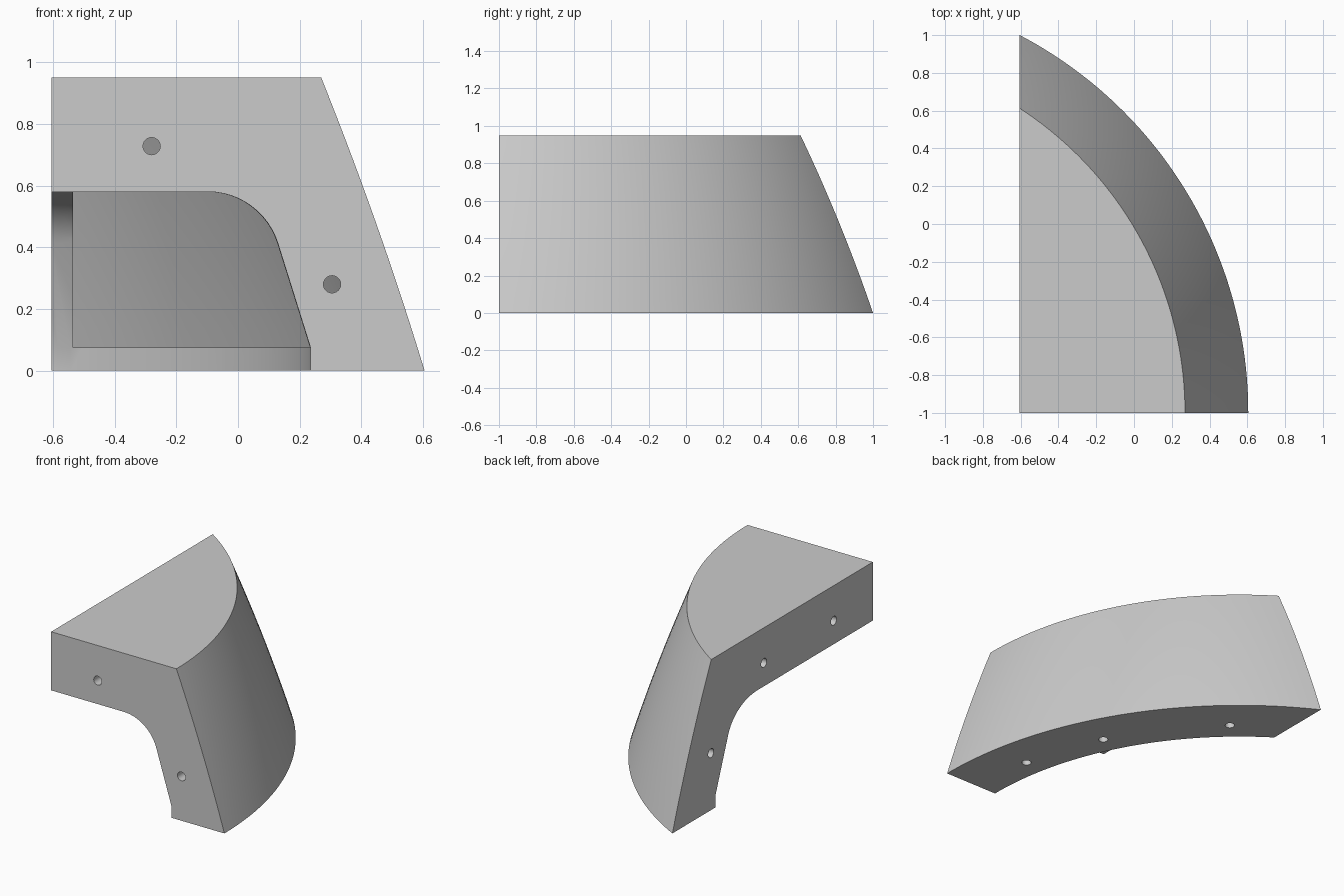
import bpy, bmesh, math
from mathutils import Matrix, Vector

if "Cube" in bpy.data.objects:
    bpy.data.objects.remove(bpy.data.objects["Cube"])

AX, AY = -1.653, -1.0            # vertical axis the curved wall turns around
X0, Y0, TOP, T = -0.605, -1.0, 0.95, 0.07   # cut planes, height, thickness


def add(name, bm):
    bmesh.ops.recalc_face_normals(bm, faces=bm.faces)
    me = bpy.data.meshes.new(name)
    bm.to_mesh(me)
    bm.free()
    ob = bpy.data.objects.new(name, me)
    bpy.context.collection.objects.link(ob)
    return ob


def wedge(name, profile, a0=-6, a1=78, n=56):
    """Closed (x, z) profile turned around the axis."""
    bm = bmesh.new()
    rings = []
    for i in range(n + 1):
        a = math.radians(a0 + (a1 - a0) * i / n)
        rings.append([bm.verts.new((AX + (x - AX) * math.cos(a),
                                    AY + (x - AX) * math.sin(a), z)) for x, z in profile])
    m = len(profile)
    for r, s in zip(rings, rings[1:]):
        for j in range(m):
            k = (j + 1) % m
            bm.faces.new((r[j], r[k], s[k], s[j]))
    bm.faces.new(rings[0])
    bm.faces.new(rings[-1])
    return add(name, bm)


def box(name, lo, hi):
    bm = bmesh.new()
    bmesh.ops.create_cube(bm, size=1)
    for v in bm.verts:
        v.co = [lo[i] + (v.co[i] + 0.5) * (hi[i] - lo[i]) for i in range(3)]
    return add(name, bm)


def hole(pos, axis, depth=0.16, r=0.028):
    bm = bmesh.new()
    rot = Vector((0, 0, 1)).rotation_difference(Vector(axis)).to_matrix().to_4x4()
    bmesh.ops.create_cone(bm, cap_ends=True, segments=24, radius1=r, radius2=r,
                          depth=depth, matrix=Matrix.Translation(pos) @ rot)
    return add("hole_cutter", bm)


def boolean(ob, cutter, op):
    mod = ob.modifiers.new("cut", 'BOOLEAN')
    mod.operation, mod.solver, mod.object = op, 'EXACT', cutter
    dg = bpy.context.evaluated_depsgraph_get()
    me = bpy.data.meshes.new_from_object(ob.evaluated_get(dg))
    ob.modifiers.clear()
    ob.data = me
    bpy.data.objects.remove(cutter)


def outer(z):
    t = z / TOP
    return 0.605 - 0.335 * t + 0.046 * t * (1 - t)


def wall(z0, z1, inset, left, n=14):
    zs = [z0 + (z1 - z0) * i / n for i in range(n + 1)]
    return [(left, z0)] + [(outer(z) - inset, z) for z in zs] + [(left, z1)]


# solid curved body, trimmed by the two straight sides
body = wedge("curved_corner_shell", wall(0, TOP, 0, -0.75))
boolean(body, box("trim", (X0, Y0, -1), (2, 3, 2)), 'INTERSECT')

# arched opening that passes through the flanges
arc = [(-0.098 + 0.238 * math.cos(math.radians(a)), 0.342 + 0.238 * math.sin(math.radians(a)))
       for a in [17.4 + 72.6 * i / 12 for i in range(13)]]
opening = wedge("opening", [(-0.9, -0.2), (0.235, -0.2), (0.235, 0.075)] + arc + [(-0.9, 0.58)])
boolean(body, opening, 'DIFFERENCE')

# hollow behind the front, side and bottom flanges
hollow = wedge("hollow", wall(0.075, TOP - T, T, -0.8))
boolean(hollow, box("trim", (X0 + T, Y0 + T, -1), (2, 3, 2)), 'INTERSECT')
boolean(body, hollow, 'DIFFERENCE')

# bolt holes: front, straight side, underside
for x, z in ((-0.28, 0.728), (0.305, 0.28)):
    boolean(body, hole((x, Y0, z), (0, 1, 0)), 'DIFFERENCE')
for y, z in ((-0.61, 0.728), (0.087, 0.728), (0.615, 0.36)):
    boolean(body, hole((X0, y, z), (1, 0, 0)), 'DIFFERENCE')
for a in (11.4, 26.5, 48.4):
    a = math.radians(a)
    boolean(body, hole((AX + 2.02 * math.cos(a), AY + 2.02 * math.sin(a), 0), (0, 0, 1)),
            'DIFFERENCE')

# one plain grey
mat = bpy.data.materials.new("light_grey")
mat.diffuse_color = (0.6, 0.6, 0.6, 1)
mat.use_nodes = True
mat.node_tree.nodes["Principled BSDF"].inputs["Base Color"].default_value = mat.diffuse_color
body.data.materials.clear()
body.data.materials.append(mat)
for p in body.data.polygons:
    p.material_index = 0

bpy.ops.object.select_all(action='DESELECT')
body.select_set(True)
bpy.context.view_layer.objects.active = body
bpy.ops.object.shade_smooth_by_angle(angle=math.radians(25))
